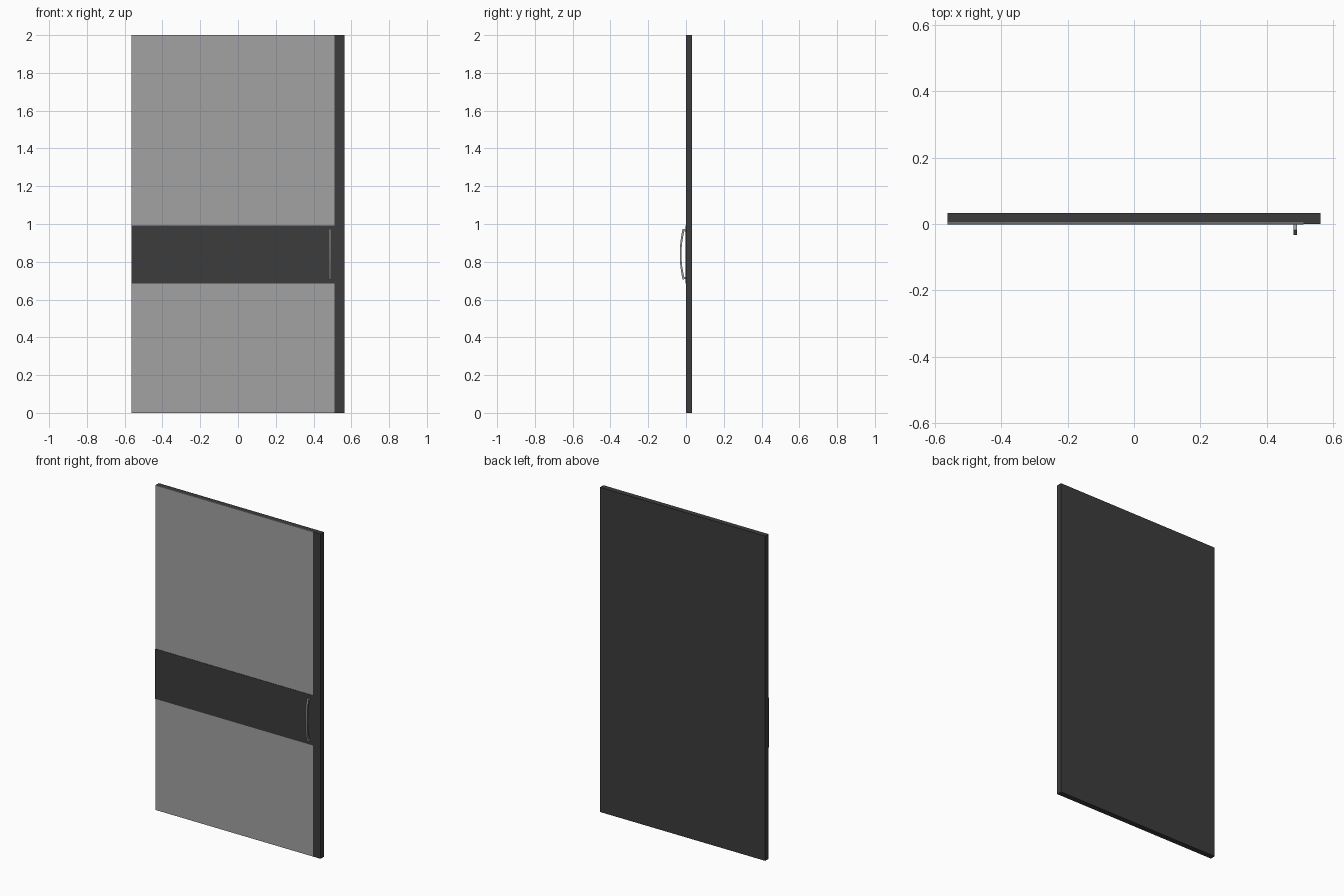
import bpy, bmesh, math

if "Cube" in bpy.data.objects:
    bpy.data.objects.remove(bpy.data.objects["Cube"])


def material(name, v):
    m = bpy.data.materials.new(name)
    m.diffuse_color = (v, v, v, 1)
    m.use_nodes = True
    m.node_tree.nodes["Principled BSDF"].inputs["Base Color"].default_value = m.diffuse_color
    return m


dark = material("dark_frame", 0.045)
pale = material("grey_panel", 0.36)
metal = material("handle_metal", 0.36)


def finish(name, bm, mat):
    bmesh.ops.recalc_face_normals(bm, faces=bm.faces)
    me = bpy.data.meshes.new(name)
    bm.to_mesh(me)
    bm.free()
    me.materials.append(mat)
    ob = bpy.data.objects.new(name, me)
    bpy.context.collection.objects.link(ob)
    return ob


def box(name, x, y, z, mat):
    bm = bmesh.new()
    bmesh.ops.create_cube(bm, size=1)
    for v in bm.verts:
        for i, (a, b) in enumerate((x, y, z)):
            v.co[i] = (a + b) / 2 + v.co[i] * (b - a)
    return finish(name, bm, mat)


# Door core and the dark stile on the handle side
L, R, S = -0.563, 0.563, 0.512
box("door_core", (L, R), (0.004, 0.033), (0, 2), dark)
box("handle_stile", (S, R), (0.0, 0.004), (0, 2), dark)

# Pale facing panels above and below the dark cross band
LOW, HIGH = 0.685, 0.993
box("lower_panel", (L, S), (0.0, 0.004), (0, LOW), pale)
box("upper_panel", (L, S), (0.0, 0.004), (HIGH, 2), pale)
box("cross_band", (L, S), (-0.002, 0.004), (LOW, HIGH), dark)

# Bowed pull handle: one closed side profile (y, z) including both feet
ZC, HALF, BOW = 0.84, 0.134, 0.015
N = 16


def arc(edge_y, half):
    pts = []
    for i in range(N + 1):
        t = -1 + 2 * i / N
        pts.append((edge_y + BOW * t * t, ZC + half * t))
    return pts


outer = arc(-0.033, HALF)
inner = arc(-0.024, HALF - 0.012)
foot_top = [(-0.002, ZC + HALF - 0.003), (-0.002, ZC + HALF - 0.013)]
foot_bottom = [(-0.002, ZC - HALF + 0.013), (-0.002, ZC - HALF + 0.003)]
profile = outer + foot_top + inner[::-1] + foot_bottom

bm = bmesh.new()
face = bm.faces.new([bm.verts.new((0.482, y, z)) for y, z in profile])
new = bmesh.ops.extrude_face_region(bm, geom=[face])["geom"]
bmesh.ops.translate(bm, vec=(0.01, 0, 0),
                    verts=[g for g in new if isinstance(g, bmesh.types.BMVert)])
handle = finish("pull_handle", bm, metal)
bpy.context.view_layer.objects.active = handle
handle.select_set(True)
bpy.ops.object.shade_smooth_by_angle(angle=math.radians(30))
